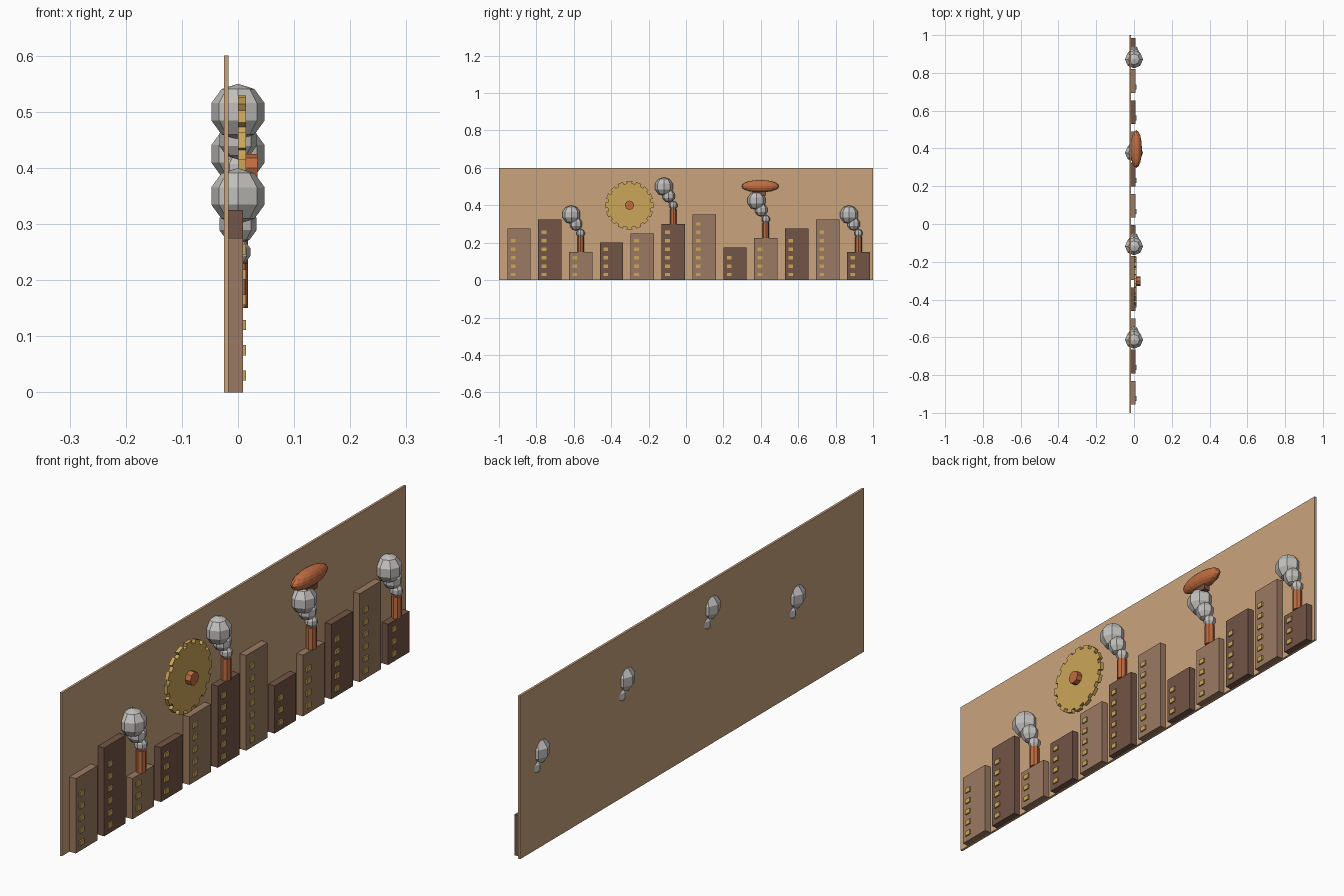
import bpy, bmesh
from math import pi, cos, sin
from mathutils import Matrix

cube = bpy.data.objects.get("Cube")
if cube:
    bpy.data.objects.remove(cube)


def material(name, rgb):
    m = bpy.data.materials.new(name)
    m.use_nodes = True
    m.diffuse_color = (*rgb, 1)
    m.node_tree.nodes["Principled BSDF"].inputs["Base Color"].default_value = (*rgb, 1)
    return m


TAN = material("tan_board", (0.59, 0.37, 0.205))
LIGHT = material("light_brown", (0.33, 0.195, 0.122))
DARK = material("dark_brown", (0.172, 0.09, 0.061))
BRASS = material("brass", (0.60, 0.38, 0.10))
COPPER = material("copper", (0.53, 0.15, 0.052))
SMOKE = material("smoke_grey", (0.54, 0.53, 0.51))


def finish(name, bm, mat):
    bmesh.ops.recalc_face_normals(bm, faces=bm.faces)
    me = bpy.data.meshes.new(name)
    bm.to_mesh(me)
    bm.free()
    me.materials.append(mat)
    ob = bpy.data.objects.new(name, me)
    bpy.context.collection.objects.link(ob)
    return ob


def add_box(bm, x, y, z):
    """Box from (min, max) pairs."""
    mid = [(a + b) / 2 for a, b in (x, y, z)]
    size = [b - a for a, b in (x, y, z)]
    bmesh.ops.create_cube(bm, size=1, matrix=Matrix.Translation(mid) @ Matrix.Diagonal((*size, 1)))


def box(name, x, y, z, mat):
    bm = bmesh.new()
    add_box(bm, x, y, z)
    return finish(name, bm, mat)


def cylinder(name, mat, r, depth, matrix, sides=8):
    bm = bmesh.new()
    bmesh.ops.create_cone(bm, cap_ends=True, segments=sides, radius1=r, radius2=r,
                          depth=depth, matrix=matrix)
    return finish(name, bm, mat)


def ball(name, mat, centre, radii, segments, rings):
    bm = bmesh.new()
    bmesh.ops.create_uvsphere(bm, u_segments=segments, v_segments=rings, radius=1,
                              matrix=Matrix.Translation(centre) @ Matrix.Diagonal((*radii, 1)))
    return finish(name, bm, mat)


# Backboard
BACK, FRONT, WALL = -0.025, -0.0165, 0.009
box("backboard", (BACK, FRONT), (-1, 1), (0, 0.6), TAN)

# Row of buildings with a window column; every third one has a smoking chimney
heights = [0.275, 0.325, 0.15, 0.2, 0.25, 0.3, 0.35, 0.175, 0.225, 0.275, 0.325, 0.15]
WIDTH, PITCH = 0.125, 0.165
for i, h in enumerate(heights):
    y = -0.893 + PITCH * i
    box(f"building_{i + 1}", (FRONT, WALL), (y - WIDTH / 2, y + WIDTH / 2), (0, h),
        DARK if i % 2 else LIGHT)

    bm = bmesh.new()
    wy = y - WIDTH / 4
    for k in range(int((h + 0.001) / 0.05)):
        wz = 0.03 + 0.045 * k
        add_box(bm, (WALL - 0.002, 0.014), (wy - 0.0125, wy + 0.0125), (wz - 0.009, wz + 0.009))
    finish(f"windows_{i + 1}", bm, BRASS)

    if i % 3 == 2:
        cylinder(f"chimney_{i + 1}", COPPER, 0.018, 0.08, Matrix.Translation((0, y, h + 0.04)))
        for k, r in enumerate((0.023, 0.035, 0.05)):
            ball(f"smoke_puff_{i + 1}_{k + 1}", SMOKE,
                 (0, y - 0.025 * k, h + 0.1 + 0.05 * k), (r, r, r), 8, 5)

# Toothed gear wheel, extruded from its outline
GY, GZ, TEETH = -0.302, 0.4, 16
bm = bmesh.new()
ring = []
for t in range(TEETH):
    for off, r in ((-0.5, 0.117), (-0.3, 0.117), (-0.3, 0.13), (0.3, 0.13), (0.3, 0.117)):
        a = 2 * pi * (t + off) / TEETH
        ring.append(bm.verts.new((0, GY + r * cos(a), GZ + r * sin(a))))
disc = bm.faces.new(ring)
out = bmesh.ops.extrude_face_region(bm, geom=[disc], use_keep_orig=True)
bmesh.ops.translate(bm, vec=(0.014, 0, 0),
                    verts=[v for v in out["geom"] if isinstance(v, bmesh.types.BMVert)])
finish("gear_wheel", bm, BRASS)
cylinder("gear_hub", COPPER, 0.025, 0.035,
         Matrix.Translation((0.0175, GY, GZ)) @ Matrix.Rotation(pi / 2, 4, "Y"))

# Airship with its cabin
ball("airship_hull", COPPER, (0.012, 0.397, 0.502), (0.03, 0.1, 0.033), 16, 10)
box("airship_cabin", (0, 0.024), (0.367, 0.427), (0.452, 0.474), DARK)
